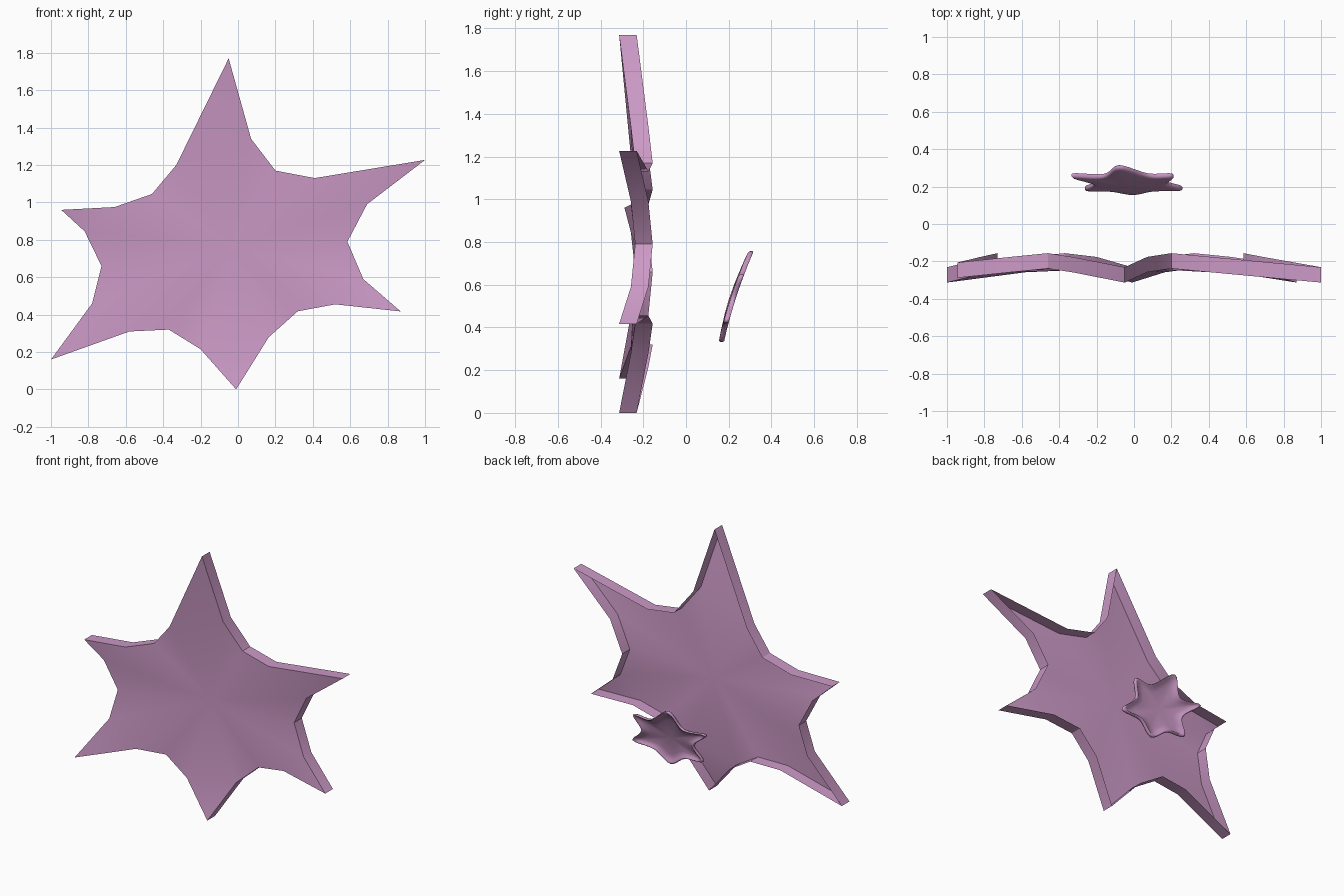
import bpy, bmesh, math
from mathutils import Vector

if "Cube" in bpy.data.objects:
    bpy.data.objects.remove(bpy.data.objects["Cube"], do_unlink=True)

# One mauve pink for both stars
pink = bpy.data.materials.new("mauve_pink")
pink.use_nodes = True
pink.diffuse_color = (0.60, 0.32, 0.565, 1)
pink.node_tree.nodes["Principled BSDF"].inputs["Base Color"].default_value = pink.diffuse_color


def ring(bm, points):
    return [bm.verts.new(p) for p in points]


def bridge(bm, a, b):
    """Quads between two closed rings."""
    for i in range(len(a)):
        j = (i + 1) % len(a)
        bm.faces.new((a[i], a[j], b[j], b[i]))


def fan(bm, loop, centre):
    """Close a ring with triangles around a hub."""
    hub = bm.verts.new(centre)
    for i in range(len(loop)):
        bm.faces.new((loop[i], loop[(i + 1) % len(loop)], hub))


def finish(bm, name, angle):
    bmesh.ops.recalc_face_normals(bm, faces=bm.faces[:])
    me = bpy.data.meshes.new(name)
    bm.to_mesh(me)
    bm.free()
    ob = bpy.data.objects.new(name, me)
    bpy.context.collection.objects.link(ob)
    me.materials.append(pink)
    bpy.ops.object.select_all(action='DESELECT')
    ob.select_set(True)
    bpy.context.view_layer.objects.active = ob
    bpy.ops.object.shade_smooth_by_angle(angle=math.radians(angle))


# Large star: outline (x, z) repeating tip, flank, valley, flank
outline = [(-.05, 1.77), (.07, 1.34), (.2, 1.17), (.41, 1.13),
           (1, 1.227), (.69, .99), (.585, .79), (.67, .59),
           (.87, .417), (.52, .455), (.32, .418), (.165, .28),
           (-.01, 0), (-.2, .215), (-.37, .32), (-.58, .31),
           (-1, .16), (-.78, .46), (-.73, .66), (-.82, .845),
           (-.945, .96), (-.66, .975), (-.46, 1.045), (-.33, 1.2)]
lean = (.075, .02, 0, .02)           # how far each kind of point bends forward
front_y, depth = -.238, .082
front = []
for i, (x, z) in enumerate(outline):
    bend = .05 if i == 20 else lean[i % 4]   # the short upper arm bends less
    front.append(Vector((x, front_y - bend, z)))

# A front sheet with a wall running back from its edge, open behind
bm = bmesh.new()
face_ring = ring(bm, front)
wall_ring = ring(bm, [p + Vector((0, depth, 0)) for p in front])
bridge(bm, face_ring, wall_ring)
for i in range(0, 24, 4):            # arm tips
    bm.faces.new((face_ring[i - 1], face_ring[i], face_ring[i + 1]))
body = [v for i, v in enumerate(face_ring) if i % 4]
fan(bm, body, Vector((-.04, front_y + .004, .77)))
finish(bm, "large_star", 30)


# Small star: rounded, dished sheet with a raised rim, behind the large one
pts = [Vector(p) for p in
       [(-.08, .758), (.08, .645), (.21, .643), (.175, .53),
        (.26, .43), (.105, .41), (-.005, .332), (-.125, .405),
        (-.262, .422), (-.215, .53), (-.335, .645), (-.165, .638)]]
mid = Vector((-.03, .53))


def rounded(ps, steps=5):
    """Closed smooth curve through the points."""
    out, n = [], len(ps)
    for i in range(n):
        a, b, c, d = (ps[(i + k) % n] for k in (-1, 0, 1, 2))
        for s in range(steps):
            t = s / steps
            out.append(b + (c - a) * (.5 * t) + (a * 2 - b * 5 + c * 4 - d) * (.5 * t * t)
                       + (b * 3 - a - c * 3 + d) * (.5 * t ** 3))
    return out


def on_sheet(p, scale, offset):
    """Point on the tilted dish, scaled about its middle and shifted in y."""
    q = mid + (p - mid) * scale
    u = q.y - .33
    y = .165 + .22 * u + .25 * u * u - .012 * (1 - scale * scale)
    return Vector((q.x, y + offset, q.y))


# (scale, offset) from the front middle, round the rim, to the back middle
section = [(.33, -.007), (.66, -.008), (.9, -.011), (.97, -.011), (1, -.004),
           (1, .007), (.975, .013), (.93, .013), (.88, .005), (.66, .002), (.33, .002)]
curve = rounded(pts)
bm = bmesh.new()
rings = [ring(bm, [on_sheet(p, s, o) for p in curve]) for s, o in section]
for a, b in zip(rings, rings[1:]):
    bridge(bm, a, b)
fan(bm, rings[0], on_sheet(mid, 0, -.007))
fan(bm, rings[-1], on_sheet(mid, 0, .002))
finish(bm, "small_star", 60)
